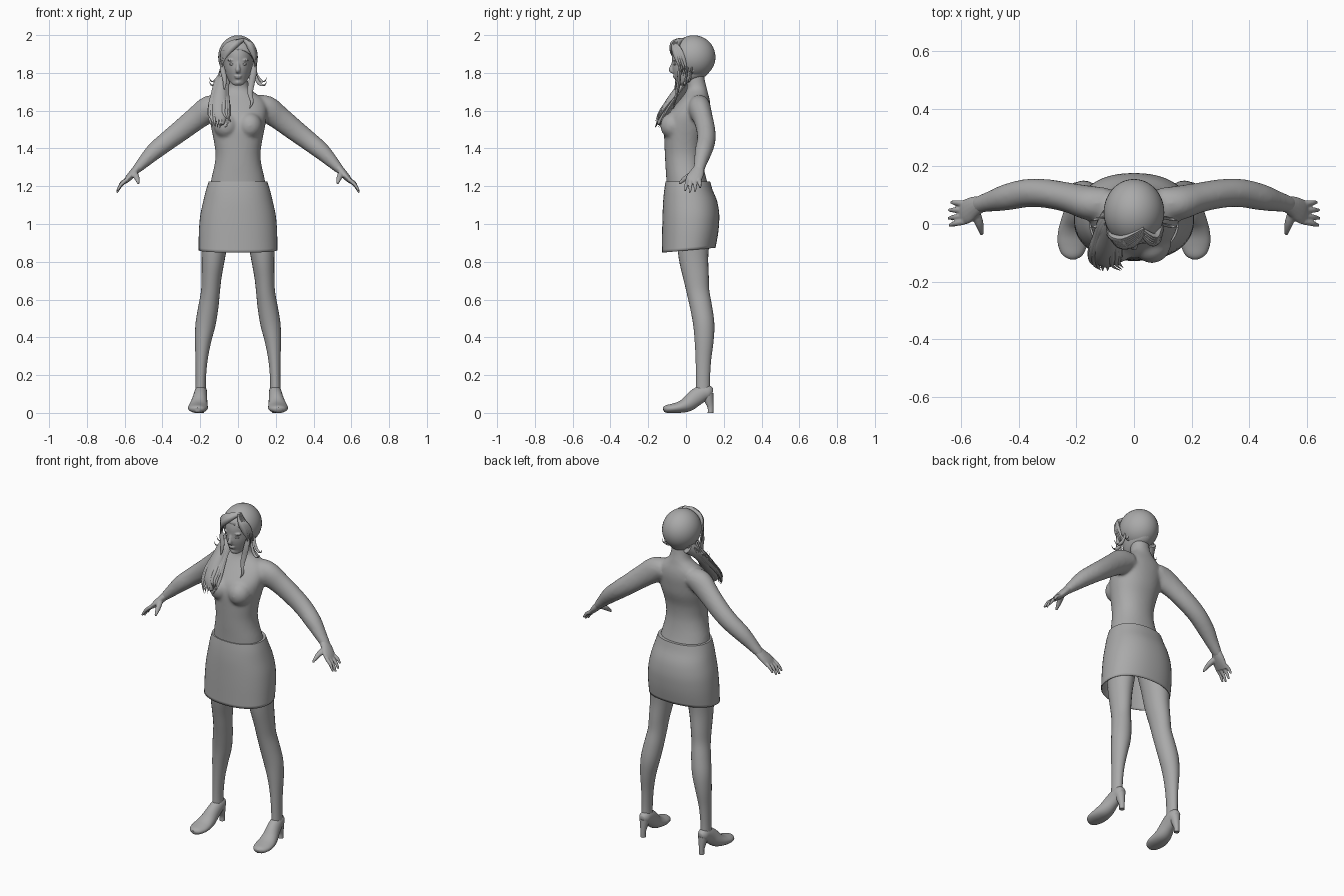
import bpy, bmesh, math, random
from mathutils import Vector, Matrix

random.seed(4)
GREY = bpy.data.materials.new("plain_grey")
GREY.diffuse_color = (0.4, 0.4, 0.4, 1)


def smooth_path(pts, sub):
    """Catmull-Rom through tuples of any length."""
    out, n = [], len(pts)
    for i in range(n - 1):
        a, b, c, d = (pts[max(0, min(n - 1, j))] for j in (i - 1, i, i + 1, i + 2))
        for k in range(sub):
            t = k / sub
            out.append([0.5 * (2 * q + (r - p) * t + (2 * p - 5 * q + 4 * r - s) * t * t
                               + (3 * q - p - 3 * r + s) * t ** 3)
                        for p, q, r, s in zip(a, b, c, d)])
    return out + [list(pts[-1])]


def tube(bm, pts, side=(1, 0, 0), n=16, sub=3, flat=False, power=2.0, caps=(True, True)):
    """Loft through (x, y, z, radius along side, other radius)."""
    path = smooth_path(pts, sub)
    rings = []
    for i, p in enumerate(path):
        t = Vector(path[min(i + 1, len(path) - 1)][:3]) - Vector(path[max(i - 1, 0)][:3])
        t = Vector((0, 0, 1)) if flat else t.normalized()
        u = Vector(side)
        u = (u - t * u.dot(t)).normalized()
        v = t.cross(u)
        ring = []
        for k in range(n):
            a = 2 * math.pi * k / n
            c, s = math.cos(a), math.sin(a)
            c = math.copysign(abs(c) ** (2 / power), c)
            s = math.copysign(abs(s) ** (2 / power), s)
            ring.append(bm.verts.new(Vector(p[:3]) + u * c * max(p[3], .001) + v * s * max(p[4], .001)))
        rings.append(ring)
    for r, q in zip(rings, rings[1:]):
        for k in range(n):
            bm.faces.new((r[k], r[(k + 1) % n], q[(k + 1) % n], q[k]))
    if caps[0]:
        bm.faces.new(rings[0][::-1])
    if caps[1]:
        bm.faces.new(rings[-1])


def ball(bm, loc, size, seg=24):
    m = Matrix.Translation(loc) @ Matrix.Diagonal((*size, 1))
    return bmesh.ops.create_uvsphere(bm, u_segments=seg, v_segments=seg // 2, radius=1, matrix=m)


def finish(name, bm, mirror=False, voxel=0, rounds=4, angle=50):
    bmesh.ops.recalc_face_normals(bm, faces=bm.faces[:])
    me = bpy.data.meshes.new(name)
    bm.to_mesh(me)
    bm.free()
    me.materials.append(GREY)
    ob = bpy.data.objects.new(name, me)
    bpy.context.collection.objects.link(ob)
    bpy.ops.object.select_all(action='DESELECT')
    ob.select_set(True)
    bpy.context.view_layer.objects.active = ob
    bpy.ops.object.shade_smooth_by_angle(angle=math.radians(angle))
    if mirror:
        ob.modifiers.new("mirror", 'MIRROR').use_mirror_merge = False
    if voxel:
        r = ob.modifiers.new("fuse", 'REMESH')
        r.mode, r.voxel_size, r.use_smooth_shade = 'VOXEL', voxel, True
        s = ob.modifiers.new("soften", 'SMOOTH')
        s.factor, s.iterations = 0.5, rounds
    return ob


# Torso, neck, bust and arms fused into one soft skin
bm = bmesh.new()
torso = [(1.19, .01, .15, .112), (1.25, 0, .139, .105), (1.31, -.008, .125, .101), (1.37, -.012, .119, .1),
         (1.44, -.01, .128, .105), (1.51, 0, .142, .116), (1.57, .012, .152, .113), (1.62, .032, .152, .097),
         (1.66, .047, .135, .078), (1.69, .055, .095, .062), (1.72, .058, .061, .052), (1.76, .05, .052, .05),
         (1.81, .045, .05, .05)]
tube(bm, [(0, y, z, a, b) for z, y, a, b in torso], n=40, flat=True, power=2.15)
for s in (1, -1):
    ball(bm, (s * .062, -.068, 1.52), (.066, .068, .07))
    arm = [(.09, .07, 1.63, .055, .055), (.15, .072, 1.61, .06, .07), (.22, .09, 1.56, .052, .063),
           (.3, .105, 1.497, .05, .057), (.37, .107, 1.443, .049, .052), (.44, .093, 1.387, .046, .046),
           (.49, .08, 1.338, .037, .036), (.53, .07, 1.297, .031, .026), (.55, .062, 1.276, .03, .02)]
    tube(bm, [(s * p[0], *p[1:]) for p in arm], side=(0, 1, 0), n=24, sub=4)
finish("torso_and_arms", bm, voxel=.009, rounds=6)

# Hands
bm = bmesh.new()
tube(bm, [(.528, .07, 1.3, .028, .022), (.555, .058, 1.27, .038, .021), (.58, .043, 1.243, .043, .017),
          (.598, .036, 1.222, .038, .011)], side=(0, 1, 0))
for base, tip in (((.588, .072, 1.235), (.633, .075, 1.192)), ((.592, .049, 1.23), (.641, .048, 1.172)),
                  ((.592, .027, 1.23), (.641, .02, 1.166)), ((.588, .008, 1.235), (.639, -.005, 1.176))):
    mid = [(a + b) / 2 for a, b in zip(base, tip)]
    tube(bm, [(*base, .011, .011), (mid[0] + .005, mid[1], mid[2] + .004, .0095, .0095),
              (*tip, .006, .006)], side=(0, 1, 0), n=10)
tube(bm, [(.552, .045, 1.272, .018, .016), (.538, .008, 1.25, .016, .014), (.531, -.018, 1.23, .011, .011),
          (.527, -.037, 1.213, .006, .006)], side=(1, 0, 0), n=10)
finish("hands", bm, mirror=True, voxel=.004, rounds=3)

# Skirt: open shell with a slightly raised back hem
bm = bmesh.new()
skirt = [(.86, .014, .208, .142), (.92, .02, .208, .147), (.98, .024, .206, .15), (1.05, .026, .199, .15),
         (1.12, .022, .184, .143), (1.18, .013, .169, .128), (1.225, .01, .155, .118)]
tube(bm, [(0, y, z, a, b) for z, y, a, b in skirt], n=48, flat=True, power=2.25, caps=(False, True))
for v in bm.verts:
    v.co.z += .09 * v.co.y * max(0, 1 - (v.co.z - .86) / .2)
sk = finish("skirt", bm, angle=40).modifiers.new("cloth", 'SOLIDIFY')
sk.thickness, sk.offset = .004, -1

# Legs
bm = bmesh.new()
tube(bm, [(.105, .03, 1.04, .08, .095), (.122, .037, .93, .074, .088), (.131, .04, .82, .062, .078),
          (.14, .053, .72, .053, .068), (.146, .064, .64, .05, .06), (.157, .08, .56, .053, .058),
          (.172, .094, .47, .053, .056), (.185, .096, .38, .043, .05), (.193, .092, .28, .032, .041),
          (.197, .09, .18, .027, .037), (.198, .09, .1, .028, .038)], n=24, sub=4)
finish("legs", bm, mirror=True)

# Shoes with heels
bm = bmesh.new()
tube(bm, [(.215, -.119, .016, .016, .012), (.214, -.105, .02, .037, .02), (.213, -.07, .024, .051, .025),
          (.211, -.03, .031, .052, .031), (.207, .01, .047, .046, .04), (.201, .05, .08, .038, .045),
          (.197, .09, .105, .034, .043), (.196, .122, .11, .03, .036), (.195, .14, .108, .017, .02)],
     n=24, sub=4)
tube(bm, [(.196, .115, .1, .028, .03), (.196, .122, .065, .021, .024), (.196, .13, .03, .015, .016),
          (.196, .13, 0, .015, .015)], n=16)
for v in bm.verts:
    v.co.z = max(v.co.z, 0)
finish("shoes", bm, mirror=True)

# Head with nose, lips, brow and ears
bm = bmesh.new()
head = [(1.733, -.03, .016, .014), (1.742, -.024, .032, .026), (1.76, .002, .049, .055), (1.785, .022, .062, .085),
        (1.82, .03, .072, .102), (1.86, .033, .077, .106), (1.9, .035, .08, .108), (1.94, .038, .076, .1),
        (1.97, .04, .058, .075), (1.985, .04, .025, .035)]
tube(bm, [(0, y, z, a, b) for z, y, a, b in head], n=40, flat=True)
tube(bm, [(0, -.066, 1.858, .008, .008), (0, -.074, 1.835, .009, .01), (0, -.08, 1.815, .013, .012),
          (0, -.068, 1.803, .011, .008)], n=12)
ball(bm, (0, -.06, 1.783), (.02, .011, .005))
ball(bm, (0, -.058, 1.774), (.016, .01, .005))
ball(bm, (0, -.038, 1.75), (.02, .018, .015))
for s in (1, -1):
    ball(bm, (s * .033, -.056, 1.868), (.024, .013, .007))
    ball(bm, (s * .078, .035, 1.83), (.008, .018, .03))
finish("head", bm, voxel=.0045, rounds=3)

# Eyes
bm = bmesh.new()
ball(bm, (.03, -.056, 1.846), (.016, .011, .007), 16)
finish("eyes", bm, mirror=True)

# Hair cap, trimmed by a slanted plane to free the face
bm = bmesh.new()
ball(bm, (0, .04, 1.884), (.105, .116, .115), 40)
bmesh.ops.bisect_plane(bm, geom=bm.verts[:] + bm.edges[:] + bm.faces[:], plane_co=(0, -.078, 1.935),
                       plane_no=(0, -.8, -.6), clear_outer=True)
finish("hair_cap", bm).modifiers.new("thickness", 'SOLIDIFY').thickness = .006


def strand(bm, pts, w, t, side=(1, 0, 0)):
    prof = [.5, 1, 1, .8, .45, .06]
    m = len(pts) - 1
    rad = lambda i: prof[round(i * 5 / m)]
    tube(bm, [(*p, w * rad(i), t * rad(i)) for i, p in enumerate(pts)], side=side, n=8, sub=4)


# Swept fringe and side locks
bm = bmesh.new()
for k in range(6):
    f = k / 5
    strand(bm, [(.035, -.035 + .02 * f, 1.978), (-.005 - .03 * f, -.07 + .02 * f, 1.955),
                (-.045 - .03 * f, -.075 + .03 * f, 1.92), (-.072 - .018 * f, -.06 + .035 * f, 1.875 - .01 * f),
                (-.088 - .008 * f, -.04 + .035 * f, 1.82 - .02 * f)], .016, .012, (0, 0, 1))
for k in range(4):
    f = k / 3
    strand(bm, [(.03, -.04 + .02 * f, 1.977), (.06 + .01 * f, -.065 + .02 * f, 1.945),
                (.082 + .008 * f, -.056 + .03 * f, 1.9), (.09 + .006 * f, -.04 + .035 * f, 1.85),
                (.084, -.025 + .035 * f, 1.79 - .01 * f)], .016, .012, (0, 0, 1))
strand(bm, [(.09, -.03, 1.86), (.082, -.035, 1.8), (.07, -.04, 1.74), (.064, -.05, 1.69), (.074, -.06, 1.645),
            (.06, -.065, 1.61)], .017, .01)
strand(bm, [(-.088, -.035, 1.86), (-.08, -.04, 1.81), (-.07, -.05, 1.76), (-.075, -.06, 1.7)], .014, .01)
for s in (1, -1):
    for dy, dz in ((0, 0), (.025, .02)):
        strand(bm, [(s * .085, .01 + dy, 1.83 + dz), (s * .095, dy, 1.775 + dz), (s * .115, -.005 + dy, 1.742 + dz),
                    (s * .14, -.01 + dy, 1.735 + dz), (s * .152, -.012 + dy, 1.755 + dz)], .009, .006)
finish("fringe_and_locks", bm)

# Ponytail draped over one shoulder
bm = bmesh.new()
tube(bm, [(-.06, .07, 1.8, .03, .035), (-.082, .02, 1.76, .03, .035), (-.092, -.035, 1.7, .037, .032),
          (-.098, -.085, 1.63, .046, .032), (-.095, -.125, 1.57, .04, .024), (-.085, -.14, 1.525, .012, .01)], n=16)
for k in range(18):
    a = 2 * math.pi * k / 18
    c, d = math.cos(a), math.sin(a)
    e = random.uniform(-.025, .02)
    strand(bm, [(-.06 + .02 * c, .06 + .02 * d, 1.81), (-.085 + .025 * c, .01 + .025 * d, 1.755),
                (-.095 + .033 * c, -.04 + .02 * d, 1.69), (-.1 + .048 * c, -.09 + .024 * d, 1.625 + e / 2),
                (-.1 + .05 * c, -.125 + .022 * d, 1.57 + e),
                (-.082 + .035 * c + e, -.145 + .018 * d, 1.53 + e)], .015, .01)
finish("ponytail", bm)
